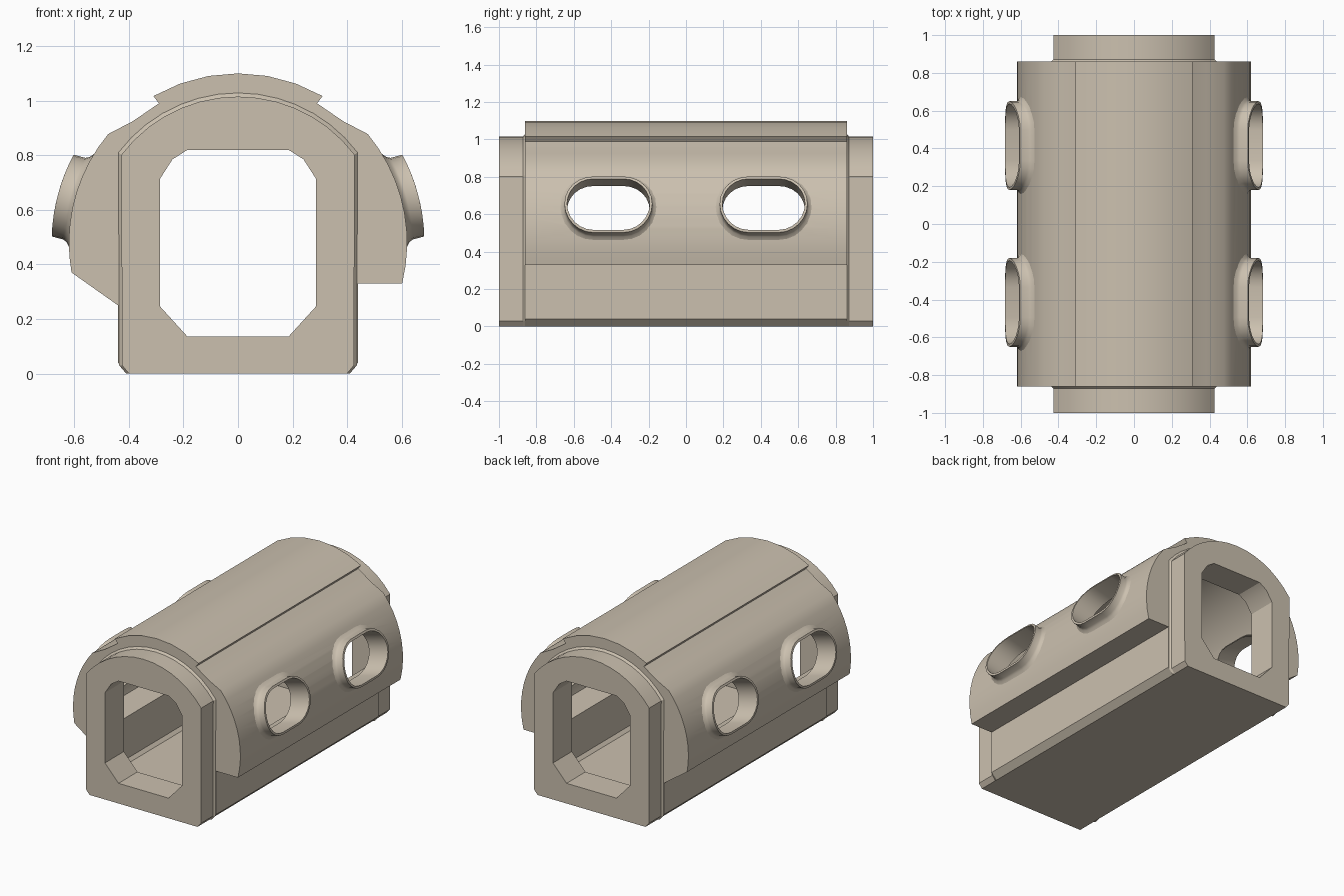
import bpy, bmesh, math

if "Cube" in bpy.data.objects:
    bpy.data.objects.remove(bpy.data.objects["Cube"], do_unlink=True)

CENTRE = 0.48      # height of the shared axis of all the arcs
SHELL = 0.62       # shell radius
TILT = math.radians(15)

tan = bpy.data.materials.new("warm tan")
tan.use_nodes = True
tan.diffuse_color = (0.6, 0.53, 0.43, 1)
tan.node_tree.nodes["Principled BSDF"].inputs["Base Color"].default_value = tan.diffuse_color
tan.node_tree.nodes["Principled BSDF"].inputs["Roughness"].default_value = 0.8


def finish(name, bm):
    bmesh.ops.recalc_face_normals(bm, faces=bm.faces[:])
    mesh = bpy.data.meshes.new(name)
    bm.to_mesh(mesh)
    bm.free()
    mesh.materials.append(tan)
    obj = bpy.data.objects.new(name, mesh)
    bpy.context.collection.objects.link(obj)
    return obj


def loft(name, loops, capped=True):
    """Skin a list of closed loops, with optional end caps."""
    bm = bmesh.new()
    rows = [[bm.verts.new(p) for p in loop] for loop in loops]
    for a, b in zip(rows, rows[1:]):
        for i in range(len(a)):
            j = (i + 1) % len(a)
            bm.faces.new((a[i], a[j], b[j], b[i]))
    if capped:
        bm.faces.new(rows[0])
        bm.faces.new(rows[-1])
    return finish(name, bm)


def prism(name, profile, y0, y1):
    return loft(name, [[(x, y, z) for x, z in profile] for y in (y0, y1)])


def arc(radius, start, end, steps):
    out = []
    for i in range(steps + 1):
        a = math.radians(start + (end - start) * i / steps)
        out.append((radius * math.cos(a), CENTRE + radius * math.sin(a)))
    return out


def mirrored(half):
    """Complete a right-hand profile with its mirror image."""
    return half + [(-x, z) for x, z in reversed(half) if x > 1e-5]


def activate(obj):
    bpy.ops.object.select_all(action='DESELECT')
    obj.select_set(True)
    bpy.context.view_layer.objects.active = obj


def cut(obj, cutter):
    cutter.hide_render = True
    mod = obj.modifiers.new("cut", 'BOOLEAN')
    mod.operation = 'DIFFERENCE'
    mod.solver = 'EXACT'
    mod.object = cutter
    activate(obj)
    bpy.ops.object.modifier_apply(modifier=mod.name)
    bpy.data.objects.remove(cutter, do_unlink=True)


def smooth(obj, angle=28):
    activate(obj)
    bpy.ops.object.shade_smooth_by_angle(angle=math.radians(angle))


def window_loop(sx, sy, half, radius=None, depth=None):
    """Rounded slot on the tilted side, wrapped on a radius or kept at a depth."""
    straight = 0.08
    pts = []
    for end, start in ((1, -90), (-1, 90)):
        for i in range(13):
            a = math.radians(start + 15 * i)
            y = end * straight + half * math.cos(a)
            t = half * math.sin(a)
            n = depth if radius is None else math.sqrt(radius ** 2 - t ** 2)
            x = n * math.cos(TILT) - t * math.sin(TILT)
            z = CENTRE + n * math.sin(TILT) + t * math.cos(TILT)
            pts.append((sx * x, sy * 0.415 + y, z))
    return pts


def opening_cutter():
    half = [(0.185, 0.135), (0.285, 0.245), (0.285, 0.715), (0.24, 0.785), (0.185, 0.82)]
    return prism("opening_cutter", mirrored(half), -1.2, 1.2)


# Main shell: flat ledge on the left, sloped underside on the right, raised roof cap
side = arc(SHELL, -14, 39.9, 9) + [(0.385, 0.925), (0.29, 0.99)]
right_side = arc(SHELL, -10.2, 39.9, 9) + [(0.385, 0.925), (0.29, 0.99)]
profile = [(0.4, 0), (0.44, 0.04), (0.44, 0.33)] + side
profile += arc(SHELL, 60, 120, 6)
profile += [(-x, z) for x, z in reversed(right_side)]
profile += [(-0.44, 0.25), (-0.44, 0.04), (-0.4, 0)]
shell = prism("corridor_shell", profile, -0.86, 0.86)

# Hollow interior, end openings and window holes
inner = [(0.37, 0.08), (0.39, 0.1), (0.39, 0.38), (0.53, 0.42)] + arc(0.545, 0, 90, 14)
cut(shell, prism("cavity_cutter", mirrored(inner), -0.8, 0.8))
cut(shell, opening_cutter())
sides = [(sx, sy) for sx in (1, -1) for sy in (1, -1)]
for sx, sy in sides:
    cut(shell, loft("window_cutter", [window_loop(sx, sy, 0.147, depth=d) for d in (0.35, 0.9)]))
smooth(shell)

# End collars with a slight flare where they meet the shell
collar = mirrored([(0.4, 0), (0.425, 0.03)] + arc(0.535, 37, 90, 7))
for name, s in (("front_collar", -1), ("back_collar", 1)):
    loops = []
    for y, grow in ((1.0, 1.0), (0.872, 1.0), (0.86, 1.025)):
        loops.append([(x * grow, s * y, CENTRE + (z - CENTRE) * grow if z > CENTRE else z)
                      for x, z in collar])
    ring = loft(name, loops)
    cut(ring, opening_cutter())
    smooth(ring)

# Window frames: flared foot, raised rim and inner sleeve
steps = ((0.178, 0.619), (0.162, 0.628), (0.155, 0.64), (0.155, 0.683),
         (0.141, 0.683), (0.141, 0.54))
for sx, sy in sides:
    name = ("left" if sx > 0 else "right") + ("_back" if sy > 0 else "_front") + "_window_frame"
    frame = loft(name, [window_loop(sx, sy, h, radius=r) for h, r in steps], capped=False)
    # Keep the normals facing out of the frame material
    bm = bmesh.new()
    bm.from_mesh(frame.data)
    bm.faces.ensure_lookup_table()
    rim = max(bm.faces, key=lambda f: abs(f.calc_center_median().x))
    if rim.normal.x * sx < 0:
        bmesh.ops.reverse_faces(bm, faces=bm.faces[:])
    bm.to_mesh(frame.data)
    bm.free()
    smooth(frame, 40)
